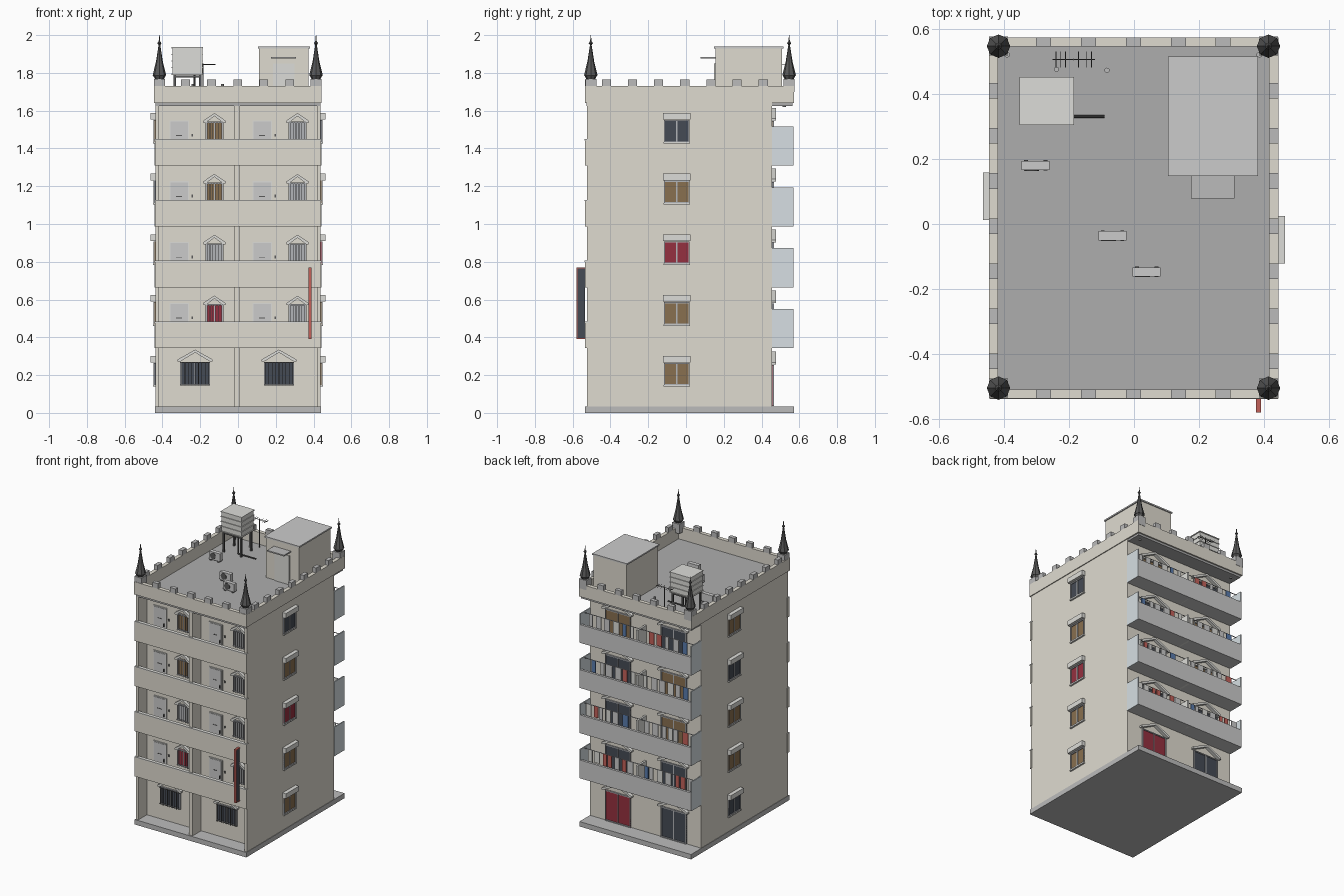
import bpy, bmesh, math, random
from mathutils import Matrix, Vector

if "Cube" in bpy.data.objects:
    bpy.data.objects.remove(bpy.data.objects["Cube"])
random.seed(4)

COL = dict(wall=(.74, .71, .63), grey=(.5, .5, .5), light=(.72, .72, .69), deck=(.42, .42, .42),
           dark=(.06, .07, .09), brown=(.25, .16, .08), red=(.3, .03, .05), glass=(.68, .74, .77),
           silver=(.45, .46, .48), black=(.1, .1, .1), blue=(.1, .2, .42), white=(.8, .8, .78),
           rust=(.55, .12, .1), concrete=(.55, .55, .54))
MATS = {}
for n, c in COL.items():
    MATS[n] = bpy.data.materials.new(n)
    MATS[n].diffuse_color = (*c, 1)


def finish(name, bm, mat):
    bmesh.ops.recalc_face_normals(bm, faces=bm.faces)
    me = bpy.data.meshes.new(name)
    bm.to_mesh(me)
    bm.free()
    ob = bpy.data.objects.new(name, me)
    bpy.context.collection.objects.link(ob)
    me.materials.append(MATS[mat])
    return ob


def boxes(name, items, mat, M=Matrix()):
    """One object from boxes (x0, x1, y0, y1, z0, z1)."""
    bm = bmesh.new()
    for x0, x1, y0, y1, z0, z1 in items:
        T = Matrix.Translation(((x0+x1)/2, (y0+y1)/2, (z0+z1)/2))
        bmesh.ops.create_cube(bm, size=1, matrix=M @ T @ Matrix.Diagonal((x1-x0, y1-y0, z1-z0, 1)))
    return finish(name, bm, mat)


def rods(name, items, mat, seg=8):
    """One object from rods (start, end, radius1, radius2)."""
    bm = bmesh.new()
    for a, b, r1, r2 in items:
        a, b = Vector(a), Vector(b)
        R = (b-a).to_track_quat('Z', 'Y').to_matrix().to_4x4()
        bmesh.ops.create_cone(bm, cap_ends=True, segments=seg, radius1=r1, radius2=r2, depth=(b-a).length,
                              matrix=Matrix.Translation((a+b)/2) @ R)
    return finish(name, bm, mat)


def gable(name, M, w, z0, z1, t=.012, d=.022):
    """Chevron pediment extruded out of the wall."""
    pts = [(-w, z0), (0, z1), (w, z0), (w, z0-t), (w-t, z0-t), (0, z1-t*1.3), (-w+t, z0-t), (-w, z0-t)]
    bm = bmesh.new()
    f = bm.faces.new([bm.verts.new((x, 0, z)) for x, z in pts])
    r = bmesh.ops.extrude_face_region(bm, geom=[f])
    bmesh.ops.translate(bm, vec=(0, -d, 0), verts=[v for v in r['geom'] if isinstance(v, bmesh.types.BMVert)])
    bm.transform(M)
    finish(name, bm, 'light')


def window(name, loc, rot, w, h, col, bars=0, barmat='silver'):
    """Framed window facing local -y; loc is its bottom centre on the wall."""
    M = Matrix.Translation(loc) @ Matrix.Rotation(rot, 4, 'Z')
    a, t = w/2, .007
    boxes(name+'_pane', [(-a, a, -.004, .002, 0, h)], col, M)
    boxes(name+'_frame', [(-a, -a+t, -.01, 0, 0, h), (a-t, a, -.01, 0, 0, h), (-a, a, -.01, 0, 0, t),
                          (-a, a, -.01, 0, h-t, h), (-.003, .003, -.008, 0, 0, h)], 'silver', M)
    if bars:
        boxes(name+'_bars', [(x-.0016, x+.0016, -.016, -.012, 0, h) for x in
                             [-a + w*(i+.5)/bars for i in range(bars)]]
              + [(-a, a, -.016, -.012, z, z+.003) for z in (.004, h-.007)], barmat, M)
    return M


# main masses
STEP = .322
boxes('base_slab', [(-.44, .44, -.535, .572, 0, .035)], 'grey')
boxes('main_block', [(-.437, .437, -.43, .455, .035, 1.64)], 'wall')
boxes('front_pillars', [(a, b, -.525, -.43, .035, 1.64) for a, b in ((-.437, -.418), (-.02, .01), (.418, .437))], 'wall')
floors = [.343 + STEP*i for i in range(4)]
boxes('corridor_slabs', [(-.436, .436, -.53, -.43, z, z+.018) for z in floors], 'wall')
boxes('corridor_parapets', [(-.44, .44, -.535, -.515, z, z+.14) for z in floors], 'wall')
boxes('corridor_copings', [(-.442, .442, -.537, -.512, z+.134, z+.141) for z in floors], 'light')

# front ground windows
for i, x in enumerate((-.227, .217)):
    M = window(f'ground_window_{i}', (x, -.43, .145), 0, .16, .125, 'dark', 9, 'black')
    gable(f'ground_pediment_{i}', M, .092, .138, .19)

# corridor doors and windows
front = [('red', 'silver'), ('silver', 'silver'), ('brown', 'silver'), ('brown', 'silver')]
for k, z in enumerate(floors):
    for i, x in enumerate((-.22, .22)):
        n = f'{k}_{i}'
        dx = x - .091
        boxes('door_'+n, [(dx-.052, dx+.052, -.436, -.43, z+.018, z+.24)], 'light')
        boxes('door_leaf_'+n, [(dx-.046, dx+.046, -.439, -.43, z+.018, z+.234)], 'white')
        boxes('door_fittings_'+n, [(dx-.018, dx+.014, -.441, -.43, z+.157, z+.161),
                                   (dx+.065, dx+.072, -.436, -.43, z+.153, z+.168),
                                   (dx+.034, dx+.04, -.447, -.43, z+.11, z+.13)], 'black')
        M = window('corridor_window_'+n, (x+.095, -.43, z+.115), 0, .094, .118, front[k][i], 6)
        gable('corridor_pediment_'+n, M, .058, .124, .163)

# side windows with hoods and sills
right = ['brown', 'brown', 'red', 'brown', 'dark']
left = ['dark', 'brown', 'brown', 'dark', 'brown']
for k in range(5):
    z = .145 + .3215*k
    for n, loc, r, c in (('right', (.437, -.049, z), math.pi/2, right[k]), ('left', (-.437, .085, z), -math.pi/2, left[k])):
        M = window(f'{n}_window_{k}', loc, r, .136, .12, c)
        boxes(f'{n}_hood_{k}', [(-.073, .073, -.027, 0, .122, .157)], 'light', M)
        boxes(f'{n}_sill_{k}', [(-.07, .07, -.012, 0, -.006, .002)], 'light', M)

# back doors
back = [('red', 'dark'), ('dark', 'dark'), ('dark', 'brown'), ('dark', 'brown'), ('brown', 'dark')]
for k in range(5):
    z = .036 if k == 0 else floors[k-1] + .018
    for i, x in enumerate((.215, -.225)):
        M = window(f'back_door_{k}_{i}', (x, .455, z), math.pi, .2, .218, back[k][i])
        gable(f'back_pediment_{k}_{i}', M, .118, .232, .288)

# back balconies with screens and laundry
boxes('balcony_slabs', [(-.44, .44, .455, .57, z, z+.018) for z in floors], 'concrete')
boxes('balcony_parapets', [(-.44, .44, .553, .57, z, z+.13) for z in floors], 'concrete')
boxes('balcony_screens', [(x-.004, x+.004, .455, .568, z, z+.207) for z in floors for x in (-.437, .437)], 'glass')
boxes('balcony_dividers', [(-.007, .007, .455, .553, z, z+.2) for z in floors], 'light')
rods('laundry_poles', [((-.43, .525, z+.2), (.43, .525, z+.2), .003, .003) for z in floors], 'silver', 6)
cloths = {c: [] for c in ('white', 'rust', 'blue', 'light')}
for z in floors:
    for s in (-1, 1):
        x = .03 + random.random()*.06
        while x < .39:
            w = random.uniform(.025, .05)
            a = s*x
            cloths[random.choice(['white', 'light', 'rust', 'blue', 'white'])].append(
                (min(a, a+s*w), max(a, a+s*w), .522, .528, z+random.uniform(.08, .12), z+.2))
            x += w + random.uniform(.008, .04)
for c, items in cloths.items():
    boxes('laundry_'+c, items, c)

# roof parapet ring, deck and merlons
X0, X1, Y0, Y1 = -.446, .443, -.536, .573
boxes('roof_deck', [(X0+.01, X1-.01, Y0+.01, Y1-.01, 1.625, 1.645)], 'deck')
T = .028
boxes('roof_parapet', [(X0, X1, Y0, Y0+T, 1.64, 1.73), (X0, X1, Y1-T, Y1, 1.64, 1.73),
                       (X0, X0+T, Y0+T, Y1-T, 1.64, 1.73), (X1-T, X1, Y0+T, Y1-T, 1.64, 1.73)], 'wall')
mer = []
for i in range(5):
    x = -.278 + .138*i
    mer += [(x-.023, x+.023, y, y+T, 1.73, 1.765) for y in (Y0, Y1-T)]
for i in range(7):
    y = .409 - .1385*i
    mer += [(x, x+T, y-.024, y+.024, 1.73, 1.765) for x in (X0, X1-T)]
boxes('merlons', mer, 'grey')

# corner spires
corners = [(x, y) for x in (-.416, .413) for y in (-.504, .546)]
boxes('spire_plinths', [(x-.029, x+.029, y-.029, y+.029, 1.7, 1.768) for x, y in corners], 'grey')
rods('spires', [s for x, y in corners for s in (
    ((x, y, 1.768), (x, y, 1.787), .024, .034), ((x, y, 1.787), (x, y, 1.86), .036, .018),
    ((x, y, 1.86), (x, y, 1.95), .018, .004))], 'black', 8)
rods('finials', [s for x, y in corners for s in (
    ((x, y, 1.947), (x, y, 1.957), .004, .011), ((x, y, 1.957), (x, y, 1.968), .011, .004),
    ((x, y, 1.965), (x, y, 2.0), .004, .001))], 'black', 8)

# stair house
boxes('stair_house', [(.112, .373, .155, .508, 1.64, 1.93)], 'wall')
boxes('stair_house_roof', [(.105, .38, .148, .515, 1.93, 1.94)], 'concrete')
boxes('stair_house_door', [(.185, .3, .148, .156, 1.645, 1.85)], 'light')
boxes('stair_house_canopy', [(.175, .308, .078, .156, 1.876, 1.885)], 'grey')

# water tank on legs with ribs and outlet pipe
boxes('water_tank', [(-.346, -.189, .309, .446, 1.79, 1.935)], 'light')
boxes('tank_ribs', [(-.351, -.184, .304, .451, z, z+.006) for z in (1.79, 1.825, 1.86, 1.895, 1.93)], 'light')
boxes('tank_legs', [(x-.006, x+.006, y-.006, y+.006, 1.64, 1.79) for x in (-.335, -.2) for y in (.32, .435)]
      + [(-.335, -.2, y-.003, y+.003, 1.775, 1.785) for y in (.32, .435)], 'black')
rods('tank_pipe', [((-.23, .33, 1.79), (-.23, .33, 1.657), .005, .005),
                   ((-.23, .33, 1.657), (-.09, .33, 1.657), .005, .005)], 'black')

# antenna and vents
rods('antenna', [((-.185, .505, 1.64), (-.185, .505, 1.85), .003, .003), ((-.25, .505, 1.845), (-.12, .505, 1.845), .002, .002)]
     + [((x, .48, 1.845), (x, .53, 1.845), .0015, .0015) for x in (-.24, -.225, -.21, -.17, -.145, -.13)], 'black', 6)
rods('roof_vents', [((x, y, 1.64), (x, y, 1.74), .008, .008) for x, y in ((-.238, .475), (-.083, .472))], 'grey', 10)
rods('downpipes', [((x, .52, 1.62), (x, .52, 1.67), .009, .009) for x in (-.39, .385)], 'grey', 10)

# roof air conditioners
for i, (x, y) in enumerate(((-.302, .18), (-.066, -.036), (.039, -.147))):
    boxes(f'aircon_{i}', [(x-.043, x+.043, y-.014, y+.014, 1.652, 1.708)], 'white')
    boxes(f'aircon_feet_{i}', [(x+d-.006, x+d+.006, y-.016, y+.016, 1.64, 1.653) for d in (-.03, .03)], 'black')
    rods(f'aircon_fan_{i}', [((x-.012, y-.013, 1.68), (x-.012, y-.0165, 1.68), .022, .022)], 'black', 16)

# blank projecting sign at the front
boxes('sign_panel', [(.376, .388, -.575, -.535, .395, .765)], 'dark')
boxes('sign_edge', [(.374, .39, -.578, -.533, z, z+.006) for z in (.39, .764)]
      + [(.374, .39, -.579, -.574, .39, .77)], 'rust')

for m in bpy.data.materials:
    if m.users and not m.is_grease_pencil:
        m.use_nodes = True
        m.node_tree.nodes["Principled BSDF"].inputs["Base Color"].default_value = m.diffuse_color
